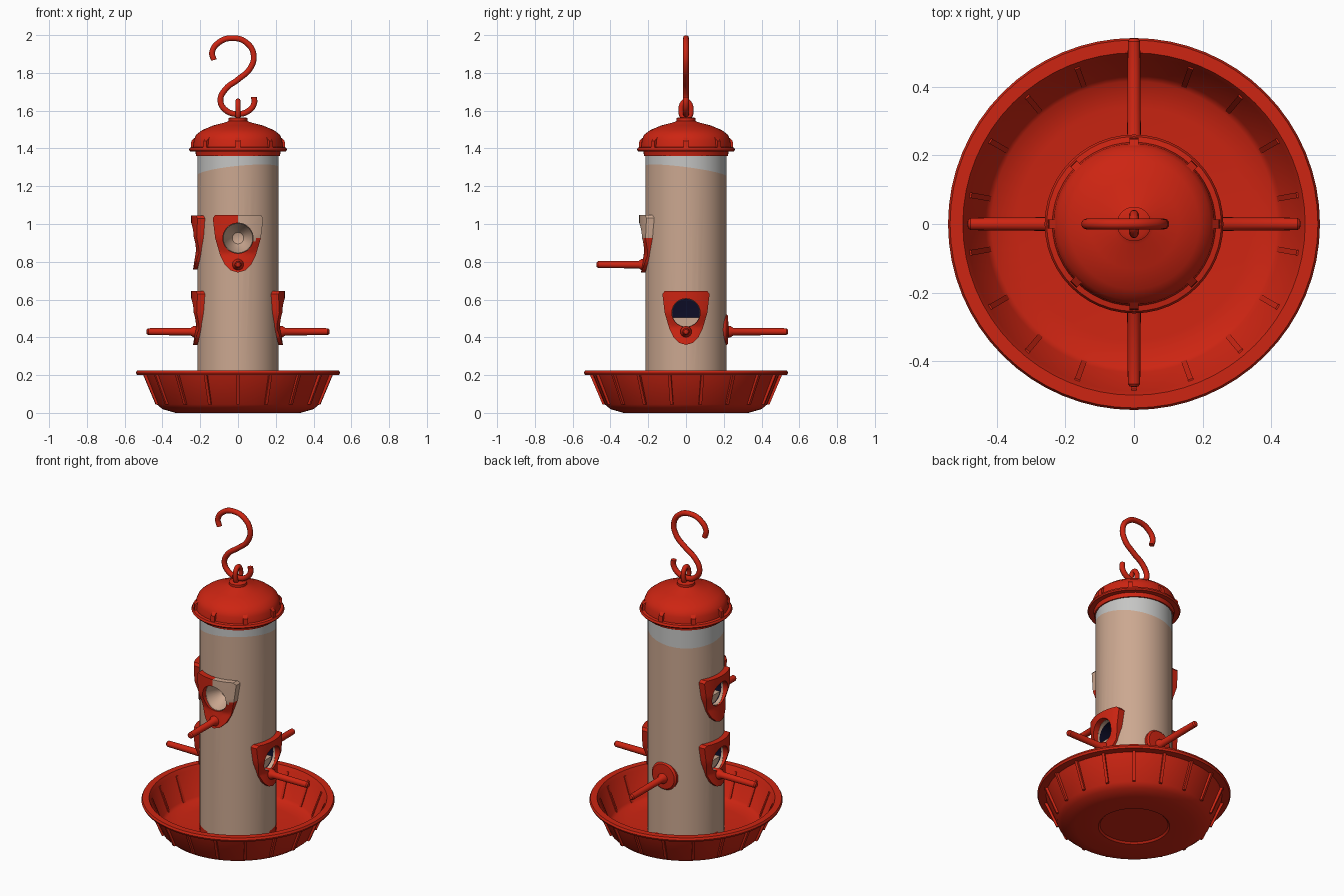
import bpy, bmesh, math
from mathutils import Vector, Matrix

if "Cube" in bpy.data.objects:
    bpy.data.objects.remove(bpy.data.objects["Cube"])

def material(name, rgb):
    m = bpy.data.materials.new(name)
    m.diffuse_color = (*rgb, 1)
    m.use_nodes = True
    m.node_tree.nodes["Principled BSDF"].inputs["Base Color"].default_value = m.diffuse_color
    return m

RED = material("red_plastic", (0.61, 0.018, 0.006))
TAN = material("tan_seed", (0.60, 0.39, 0.28))
CLEAR = material("clear_grey", (0.56, 0.56, 0.55))
DARK = material("dark_hole", (0.004, 0.004, 0.02))

def finish(bm, name, mats, angle=35):
    bmesh.ops.remove_doubles(bm, verts=bm.verts, dist=1e-5)
    bmesh.ops.recalc_face_normals(bm, faces=bm.faces)
    me = bpy.data.meshes.new(name)
    bm.to_mesh(me)
    bm.free()
    ob = bpy.data.objects.new(name, me)
    bpy.context.collection.objects.link(ob)
    for m in mats:
        me.materials.append(m)
    smooth(ob, angle)
    return ob

def activate(ob):
    bpy.ops.object.select_all(action='DESELECT')
    ob.select_set(True)
    bpy.context.view_layer.objects.active = ob

def smooth(ob, angle=35):
    activate(ob)
    bpy.ops.object.shade_smooth_by_angle(angle=math.radians(angle))

def lathe(bm, profile, n=48, mat=Matrix()):
    """Revolve (radius, height) points about local z."""
    rings = []
    for r, z in profile:
        rings.append([bm.verts.new(mat @ Vector((r * math.cos(2 * math.pi * i / n),
                                                 r * math.sin(2 * math.pi * i / n), z)))
                      for i in range(n)] if r > 0 else [bm.verts.new(mat @ Vector((0, 0, z)))])
    for a, b in zip(rings, rings[1:]):
        for i in range(n):
            j = (i + 1) % n
            if len(a) == 1:
                bm.faces.new((a[0], b[i], b[j]))
            elif len(b) == 1:
                bm.faces.new((a[i], a[j], b[0]))
            else:
                bm.faces.new((a[i], a[j], b[j], b[i]))

def fin(bm, angle, rz, half):
    """Upright rib: (radius, z) outline given thickness around a radial plane."""
    rot = Matrix.Rotation(angle, 4, 'Z')
    sides = [[bm.verts.new(rot @ Vector((r, s, z))) for r, z in rz] for s in (-half, half)]
    bm.faces.new(sides[0])
    bm.faces.new(sides[1])
    for i in range(len(rz)):
        j = (i + 1) % len(rz)
        bm.faces.new((sides[0][i], sides[0][j], sides[1][j], sides[1][i]))

def outward(angle, z):
    """Matrix whose local z points out of the tube at this angle and height."""
    d = Vector((math.cos(angle), math.sin(angle), 0))
    return Matrix.Translation((0, 0, z)) @ d.to_track_quat('Z', 'Y').to_matrix().to_4x4()

# seed tray with ribs
bm = bmesh.new()
lathe(bm, [(0, .012), (.19, .012), (.2, .002), (.33, 0), (.40, .02), (.43, .045), (.492, .2),
           (.535, .2), (.541, .212), (.535, .225), (.498, .225), (.487, .205), (.432, .06),
           (.415, .045), (.34, .035), (0, .03)], 64)
finish(bm, "seed_tray", [RED])
bm = bmesh.new()
for k in range(18):
    fin(bm, math.radians(10 + 20 * k), [(.42, .045), (.442, .045), (.508, .2), (.48, .2)], .008)
finish(bm, "tray_ribs", [RED])

# lid with grip nubs
bm = bmesh.new()
lathe(bm, [(0, 1.36), (.222, 1.36), (.226, 1.385), (.254, 1.385), (.26, 1.393), (.254, 1.405),
           (.238, 1.408), (.234, 1.445), (.222, 1.472), (.19, 1.497), (.13, 1.522), (.06, 1.54),
           (.05, 1.545), (.05, 1.56), (.04, 1.565), (0, 1.565)], 48)
finish(bm, "lid", [RED])
bm = bmesh.new()
for k in range(8):
    fin(bm, math.pi / 4 * k, [(.22, 1.4), (.25, 1.4), (.247, 1.44), (.225, 1.46)], .013)
finish(bm, "lid_nubs", [RED])

# hanging loop and S hook
def wire(name, pts, radius, cyclic=False):
    cu = bpy.data.curves.new(name, 'CURVE')
    cu.dimensions = '3D'
    cu.bevel_depth, cu.bevel_resolution, cu.resolution_u = radius, 3, 6
    cu.use_fill_caps = True
    sp = cu.splines.new('BEZIER')
    sp.bezier_points.add(len(pts) - 1)
    for p, co in zip(sp.bezier_points, pts):
        p.co = co
        p.handle_left_type = p.handle_right_type = 'AUTO'
    sp.use_cyclic_u = cyclic
    cu.materials.append(RED)
    ob = bpy.data.objects.new(name, cu)
    bpy.context.collection.objects.link(ob)
    activate(ob)
    bpy.ops.object.convert(target='MESH')
    smooth(bpy.context.view_layer.objects.active, 40)

wire("lid_loop", [(0, .027 * math.cos(t * math.pi / 4), 1.603 + .048 * math.sin(t * math.pi / 4))
                  for t in range(8)], .014, True)
wire("s_hook", [(x, 0, z) for x, z in [
    (-.128, 1.868), (-.137, 1.91), (-.1, 1.962), (-.03, 1.984), (.045, 1.96), (.083, 1.895),
    (.065, 1.825), (0, 1.765), (-.065, 1.715), (-.093, 1.655), (-.068, 1.605), (0, 1.582),
    (.06, 1.602), (.086, 1.64), (.084, 1.672)]], .016)

# feeding ports: shield plate wrapped on the tube around a round hole
HALF = [(0, .115), (.112, .115), (.125, .1), (.113, 0), (.088, -.085), (.066, -.13), (.035, -.16), (0, -.17)]
SHIELD = HALF + [(-x, y) for x, y in HALF[-2:0:-1]]
BULGE = [(.2, .25), (0, .246), (-.075, .223), (-.17, .238), (-.4, .238)]

def bulge(v):
    for (v0, r0), (v1, r1) in zip(BULGE, BULGE[1:]):
        if v >= v1:
            return r1 + (r0 - r1) * (v - v1) / (v0 - v1)

def port(name, angle, z, s=1, two_tone=False):
    mat = outward(angle, z)
    side = Vector((-math.sin(angle), math.cos(angle), 0))
    out = Vector((math.cos(angle), math.sin(angle), 0))
    outline = []
    for p, q in zip(SHIELD, SHIELD[1:] + SHIELD[:1]):
        for k in range(4):
            outline.append(Vector(p).lerp(Vector(q), k / 4))
    bm = bmesh.new()

    def ring(t, depth=None):
        vs = []
        for o in outline:
            u, v = o.lerp(o.normalized() * .075, t)
            r = depth or math.sqrt(bulge(v) ** 2 - (u * s) ** 2)
            vs.append(bm.verts.new(side * u * s + out * r + Vector((0, 0, z + v * s))))
        return vs
    rings = [ring(0, .17)] + [ring(k / 5) for k in range(6)] + [ring(1, .185)]
    for a, b in zip(rings, rings[1:]):
        for i in range(len(a)):
            j = (i + 1) % len(a)
            f = bm.faces.new((a[i], a[j], b[j], b[i]))
            c = f.calc_center_median()
            if two_tone and c.x > 0 and c.z > z - .02 + .3 * max(0, c.x - .06):
                f.material_index = 1
    finish(bm, name, [RED, TAN])

LEFT, RIGHT, FRONT, BACK = math.pi, 0, -math.pi / 2, math.pi / 2
PORTS = [("front_port", FRONT, .925, 1.07), ("left_upper_port", LEFT, .93, 1),
         ("left_lower_port", LEFT, .53, 1), ("right_lower_port", RIGHT, .53, 1)]
for name, a, z, s in PORTS:
    port(name, a, z, s, a == FRONT)

# perches
for name, a, z, end in [("front_perch", FRONT, .785, .475), ("left_perch", LEFT, .43, .485),
                        ("right_perch", RIGHT, .43, .485), ("back_perch", BACK, .43, .541)]:
    bm = bmesh.new()
    lathe(bm, [(0, .19), (.03, .19), (.03, .235), (.02, .25), (.018, end - .01),
               (.012, end - .002), (0, end)], 16, outward(a, z))
    finish(bm, name, [RED])

# round plate behind the back perch
bm = bmesh.new()
lathe(bm, [(0, .18), (.085, .18), (.085, .212), (.075, .222), (0, .226)], 32, outward(BACK, .44))
finish(bm, "back_perch_plate", [RED])

# tube filled with seed, sloping fill line, pockets cut behind the ports
bm = bmesh.new()
R, N = .215, 40
lathe(bm, [(0, .02), (R, .02), (R, .075), (R, 1.28), (R, 1.37), (0, 1.37)], N)
for v in bm.verts:
    if abs(v.co.z - 1.28) < .001:
        v.co.z += .1 * v.co.x - .13 * v.co.y
tube = finish(bm, "seed_tube", [TAN, CLEAR, DARK, RED])
for name, a, z, s in PORTS:
    bm = bmesh.new()
    lathe(bm, [(0, .11), (.03 if a == FRONT else .073, .12), (.073 * s, .19), (.073 * s, .3)] + [(0, .3)],
          32, outward(a, z))
    cutter = finish(bm, "hole_cutter", [])
    cutter.hide_render = True
    mod = tube.modifiers.new("hole", 'BOOLEAN')
    mod.operation, mod.solver, mod.object = 'DIFFERENCE', 'EXACT', cutter
    activate(tube)
    bpy.ops.object.modifier_apply(modifier=mod.name)
    bpy.data.objects.remove(cutter)
for f in tube.data.polygons:
    c = f.center
    f.material_index = 0
    if min(v for v in (tube.data.vertices[i].co.z for i in f.vertices)) > 1.2:
        f.material_index = 1
    elif c.z < .08:
        f.material_index = 3 if math.sin(5 * math.atan2(c.y, c.x)) > .2 else 0
    elif math.hypot(c.x, c.y) < .2 and c.y > -.08:
        f.material_index = 2
smooth(tube)

# seed showing in the lower part of the dark holes
for name, a, z, s in PORTS[1:]:
    bm = bmesh.new()
    bmesh.ops.create_cube(bm, size=1, matrix=Matrix.Translation((0, 0, z - .055)) @
                          Matrix.Rotation(a, 4, 'Z') @ Matrix.Translation((.14, 0, 0)) @
                          Matrix.Diagonal((.09, .13, .06, 1)))
    finish(bm, name.replace("port", "seed_pile"), [TAN])
